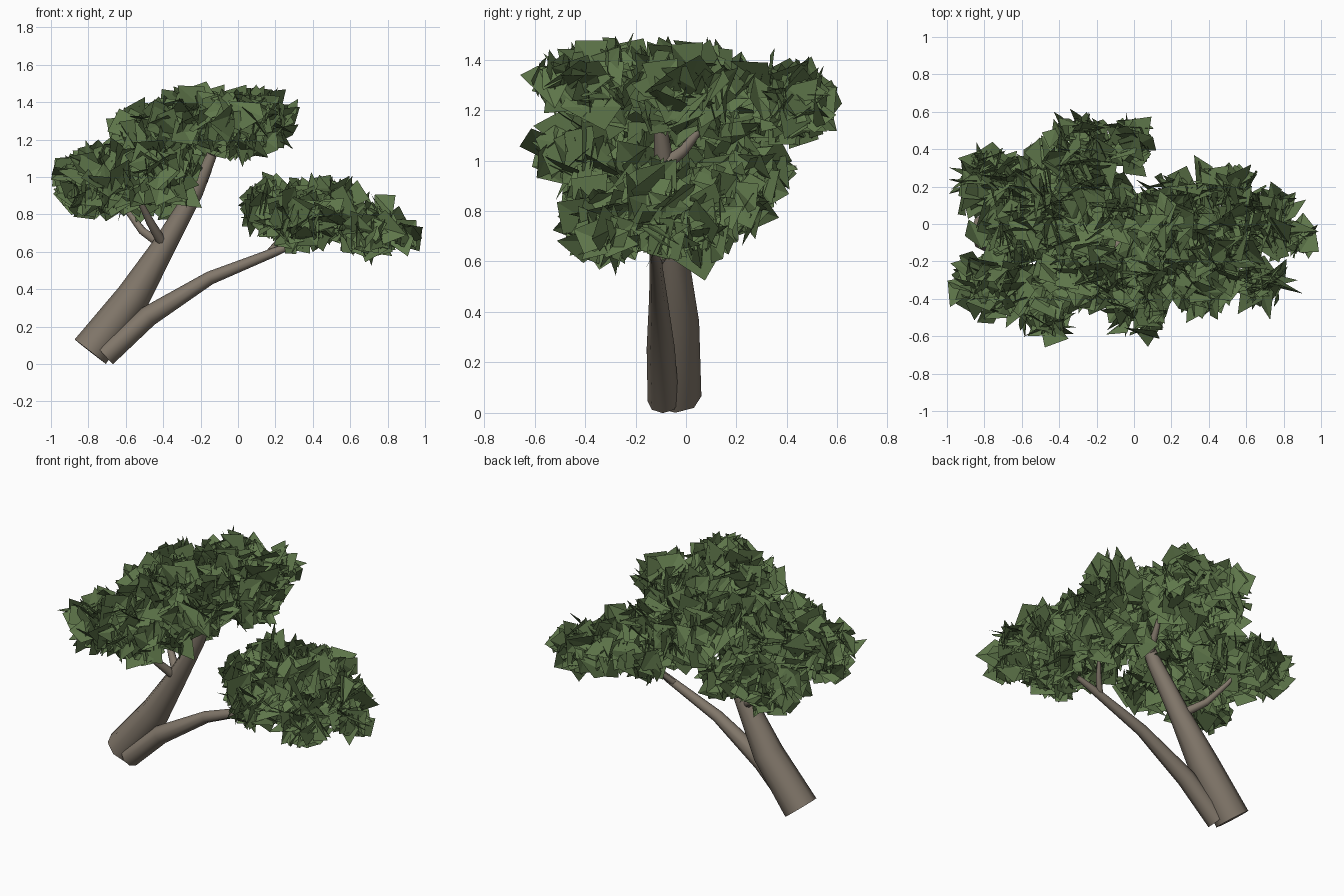
import bpy, bmesh, math, random
from mathutils import Vector, Euler

random.seed(5)
cube = bpy.data.objects.get("Cube")
if cube:
    bpy.data.objects.remove(cube, do_unlink=True)


def material(name, rgb):
    m = bpy.data.materials.new(name)
    m.use_nodes = True
    m.diffuse_color = (*rgb, 1)
    m.node_tree.nodes["Principled BSDF"].inputs["Base Color"].default_value = (*rgb, 1)
    return m


BARK = material("bark_brown", (0.222, 0.185, 0.145))
LEAF = material("leaf_green", (0.115, 0.185, 0.07))


def limb(name, path):
    """Tapered eight-sided tube through (x, y, z, radius) points."""
    curve = bpy.data.curves.new(name + "_curve", "CURVE")
    curve.dimensions = "3D"
    curve.bevel_depth = 1.0
    curve.bevel_resolution = 2
    curve.use_fill_caps = True
    spline = curve.splines.new("POLY")
    spline.points.add(len(path) - 1)
    for p, (x, y, z, r) in zip(spline.points, path):
        p.co = (x, y, z, 1)
        p.radius = r
    temp = bpy.data.objects.new(name + "_temp", curve)
    bpy.context.collection.objects.link(temp)
    mesh = bpy.data.meshes.new_from_object(
        temp.evaluated_get(bpy.context.evaluated_depsgraph_get()))
    bpy.data.objects.remove(temp, do_unlink=True)
    bpy.data.curves.remove(curve)
    obj = bpy.data.objects.new(name, mesh)
    bpy.context.collection.objects.link(obj)
    mesh.materials.clear()
    mesh.materials.append(BARK)
    bpy.ops.object.select_all(action="DESELECT")
    obj.select_set(True)
    bpy.context.view_layer.objects.active = obj
    bpy.ops.object.shade_smooth_by_angle(angle=math.radians(50))


# Leaning trunk, low side branch and the twigs that carry the crown
limb("main_trunk", [(-.79, -.045, .066, .106), (-.56, -.04, .36, .092), (-.39, -.055, .64, .062),
                    (-.23, -.08, .92, .045), (-.14, -.1, 1.12, .028)])
limb("low_branch", [(-.71, -.09, .045, .062), (-.48, -.1, .255, .056), (-.15, -.11, .46, .036),
                    (.2, -.12, .6, .024), (.32, -.13, .65, .015)])
limb("back_twig", [(-.41, -.04, .64, .028), (-.51, .05, .71, .022), (-.6, .13, .83, .015), (-.64, .17, .9, .01)])
limb("front_twig", [(-.4, -.07, .64, .028), (-.47, -.17, .76, .022), (-.54, -.25, .9, .012)])
limb("top_twig", [(-.19, -.09, .98, .03), (-.16, -.01, 1.04, .022), (-.14, .06, 1.13, .014)])
limb("low_twig", [(.16, -.12, .585, .02), (.22, -.06, .66, .016), (.26, -.01, .74, .01)])


def foliage(name, clumps):
    """Clumps of bent, uneven leaf cards scattered through ellipsoids."""
    bm = bmesh.new()
    for cx, cy, cz, rx, ry, rz in clumps:
        centre = Vector((cx, cy, cz))
        for _ in range(int(820 * (rx * ry + rx * rz + ry * rz))):
            d = Vector([random.gauss(0, 1) for _ in range(3)]).normalized()
            d *= random.uniform(.08, 1) ** .4
            mid = centre + Vector((d.x * (rx - .035), d.y * (ry - .035), d.z * (rz - .035)))
            turn = Euler([random.uniform(-math.pi, math.pi) for _ in range(3)])
            size = random.uniform(.055, .085)
            corners = []
            for sx, sy in ((-1, -1), (1, -1), (1, 1), (-1, 1)):
                p = Vector((sx * random.uniform(.5, 1.3), sy * random.uniform(.5, 1.3),
                            sx * sy * random.uniform(0, .3))) * size
                p.rotate(turn)
                p += mid
                p.x = max(-1, min(1, p.x))
                corners.append(bm.verts.new(p))
            # Fold each card along its diagonal
            a, b, c, e = corners
            bm.faces.new((a, b, c))
            bm.faces.new((a, c, e))
    mesh = bpy.data.meshes.new(name)
    bm.to_mesh(mesh)
    bm.free()
    mesh.materials.append(LEAF)
    bpy.context.collection.objects.link(bpy.data.objects.new(name, mesh))


# Crown layers: centre and radii of every clump
foliage("left_foliage", [
    (-.75, -.31, .98, .24, .19, .19), (-.77, .22, .95, .2, .2, .16),
    (-.5, .2, .95, .22, .22, .15), (-.47, -.4, 1.02, .2, .22, .17),
    (-.62, -.05, .98, .25, .17, .17), (-.34, -.13, 1.01, .16, .18, .15)])
foliage("top_foliage", [
    (-.31, .38, 1.23, .21, .25, .15), (-.5, .04, 1.23, .2, .25, .17),
    (-.25, -.25, 1.29, .23, .23, .17), (.02, -.39, 1.32, .18, .24, .13),
    (.1, -.02, 1.29, .22, .22, .18), (-.02, .43, 1.25, .12, .15, .13),
    (-.2, .1, 1.28, .22, .23, .17)])
foliage("low_foliage", [
    (.22, .12, .84, .18, .18, .14), (.48, .16, .83, .2, .18, .15),
    (.34, -.3, .75, .21, .19, .16), (.7, .02, .75, .19, .19, .14),
    (.68, -.32, .69, .16, .12, .1), (.16, -.11, .84, .14, .17, .13),
    (.47, -.1, .82, .21, .18, .17), (.87, -.08, .69, .1, .1, .08)])
